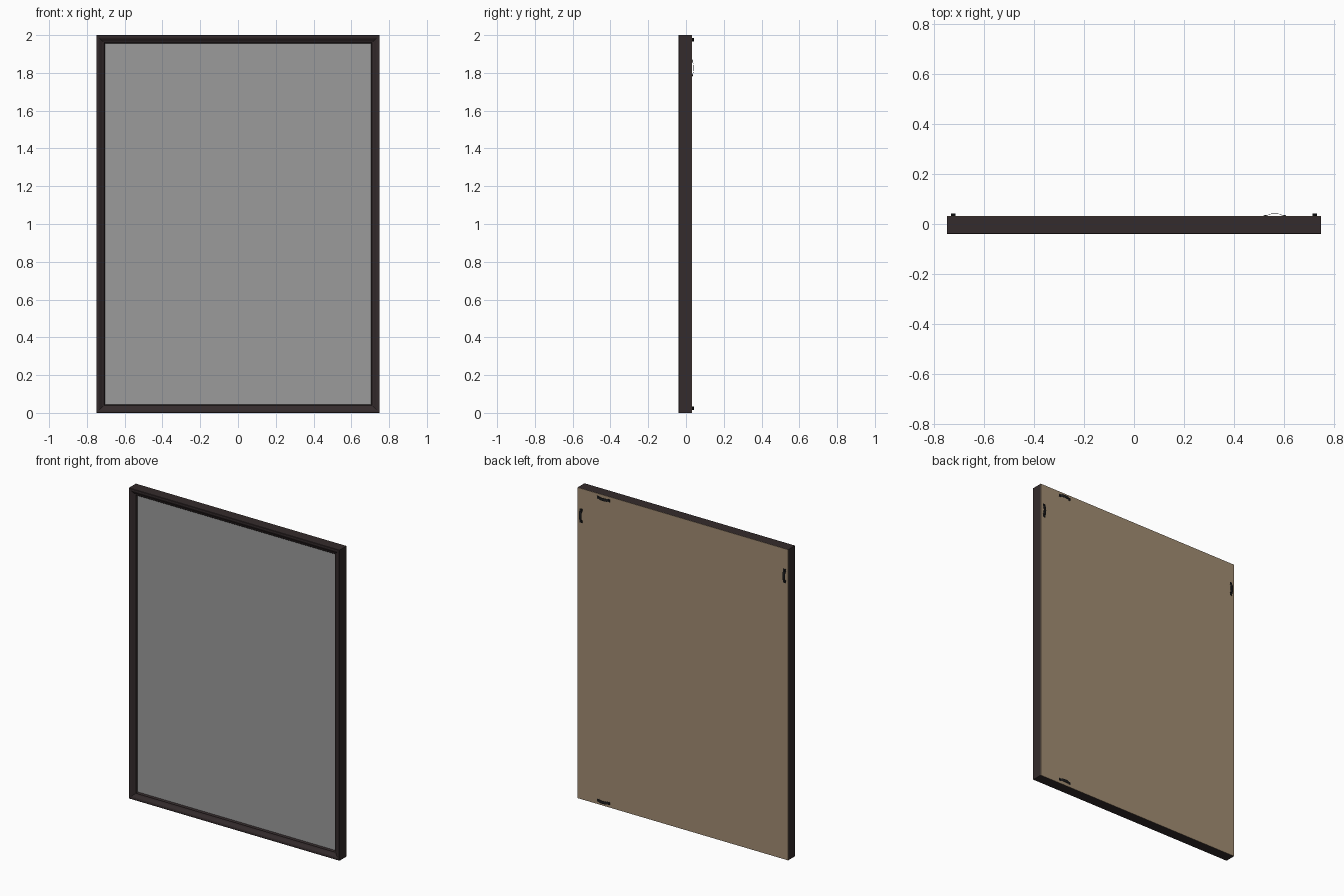
import bpy, bmesh, math
from mathutils import Matrix

if "Cube" in bpy.data.objects:
    bpy.data.objects.remove(bpy.data.objects["Cube"])

W, H = 0.75, 2.0          # half width, height
BACK = 0.032              # y of the rear face


def material(name, rgb):
    m = bpy.data.materials.new(name)
    m.diffuse_color = (*rgb, 1)
    m.use_nodes = True
    m.node_tree.nodes["Principled BSDF"].inputs["Base Color"].default_value = m.diffuse_color
    return m


DARK = material("dark brown wood", (0.034, 0.024, 0.025))
GREY = material("grey glass", (0.33, 0.33, 0.33))
TAN = material("tan backing board", (0.36, 0.265, 0.17))
BLACK = material("black metal", (0.012, 0.012, 0.013))


def finish(bm, name, mat, smooth=False):
    bmesh.ops.recalc_face_normals(bm, faces=bm.faces)
    me = bpy.data.meshes.new(name)
    bm.to_mesh(me)
    bm.free()
    me.materials.append(mat)
    ob = bpy.data.objects.new(name, me)
    bpy.context.collection.objects.link(ob)
    if smooth:
        bpy.ops.object.select_all(action='DESELECT')
        ob.select_set(True)
        bpy.context.view_layer.objects.active = ob
        bpy.ops.object.shade_smooth_by_angle(angle=math.radians(35))
    return ob


def box(name, mat, lo, hi):
    bm = bmesh.new()
    bmesh.ops.create_cube(bm, size=1)
    for v in bm.verts:
        v.co = [(a + b) / 2 + c * (b - a) for a, b, c in zip(lo, hi, v.co)]
    return finish(bm, name, mat)


# Mitred moulding: profile of (inset from outer edge, y) swept round four corners
profile = [(0, BACK - 0.002), (0, -0.038), (0.002, -0.04), (0.012, -0.04),
           (0.018, -0.038), (0.030, -0.029), (0.036, -0.026), (0.040, -0.026),
           (0.043, -0.023), (0.045, -0.014), (0.045, -0.011),
           (0.034, -0.011), (0.034, BACK - 0.002)]
bm = bmesh.new()
rings = []
for sx, top in ((-1, 0), (1, 0), (1, 1), (-1, 1)):
    rings.append([bm.verts.new((sx * (W - i), y, H - i if top else i))
                  for i, y in profile])
n = len(profile)
for k in range(4):
    a, b = rings[k], rings[(k + 1) % 4]
    for j in range(n):
        bm.faces.new((a[j], b[j], b[(j + 1) % n], a[(j + 1) % n]))
finish(bm, "frame_moulding", DARK)

# Glass panel and rear board
box("glass_panel", GREY, (-W + 0.036, -0.014, 0.036), (W - 0.036, -0.011, H - 0.036))
box("backing_board", TAN, (-W, BACK - 0.002, 0), (W, BACK, H))


# Arched strap hanger with flat feet and a screw in each foot
def hanger(name, x, z, vertical):
    half, width, rise, t = 0.045, 0.018, 0.0075, 0.0015
    path = [(-half, 0), (-0.032, 0)]
    path += [(-0.028 * math.cos(math.pi * i / 12),
              0.001 + rise * math.sin(math.pi * i / 12) ** 0.7) for i in range(13)]
    path += [(0.032, 0), (half, 0)]
    bm = bmesh.new()
    rows = []
    for u, h in path:
        w = width / 2
        rows.append([bm.verts.new((u, BACK + h + dh, s))
                     for s, dh in ((-w, 0), (w, 0), (w, t), (-w, t))])
    for a, b in zip(rows, rows[1:]):
        for j in range(4):
            bm.faces.new((a[j], b[j], b[(j + 1) % 4], a[(j + 1) % 4]))
    bm.faces.new(rows[0])
    bm.faces.new(rows[-1])
    for s in (-1, 1):
        bmesh.ops.create_cone(
            bm, cap_ends=True, segments=12, radius1=0.005, radius2=0.0035, depth=0.003,
            matrix=Matrix.Translation((s * 0.038, BACK + t + 0.001, 0))
            @ Matrix.Rotation(-math.pi / 2, 4, 'X'))
    rot = Matrix.Rotation(math.pi / 2, 4, 'Y') if vertical else Matrix.Identity(4)
    bmesh.ops.transform(bm, verts=bm.verts, matrix=Matrix.Translation((x, 0, z)) @ rot)
    finish(bm, name, BLACK, smooth=True)


hanger("hanger_side_left", -0.725, 1.825, True)
hanger("hanger_side_right", 0.725, 1.825, True)
hanger("hanger_top", 0.565, 1.975, False)
hanger("hanger_bottom", 0.565, 0.025, False)
